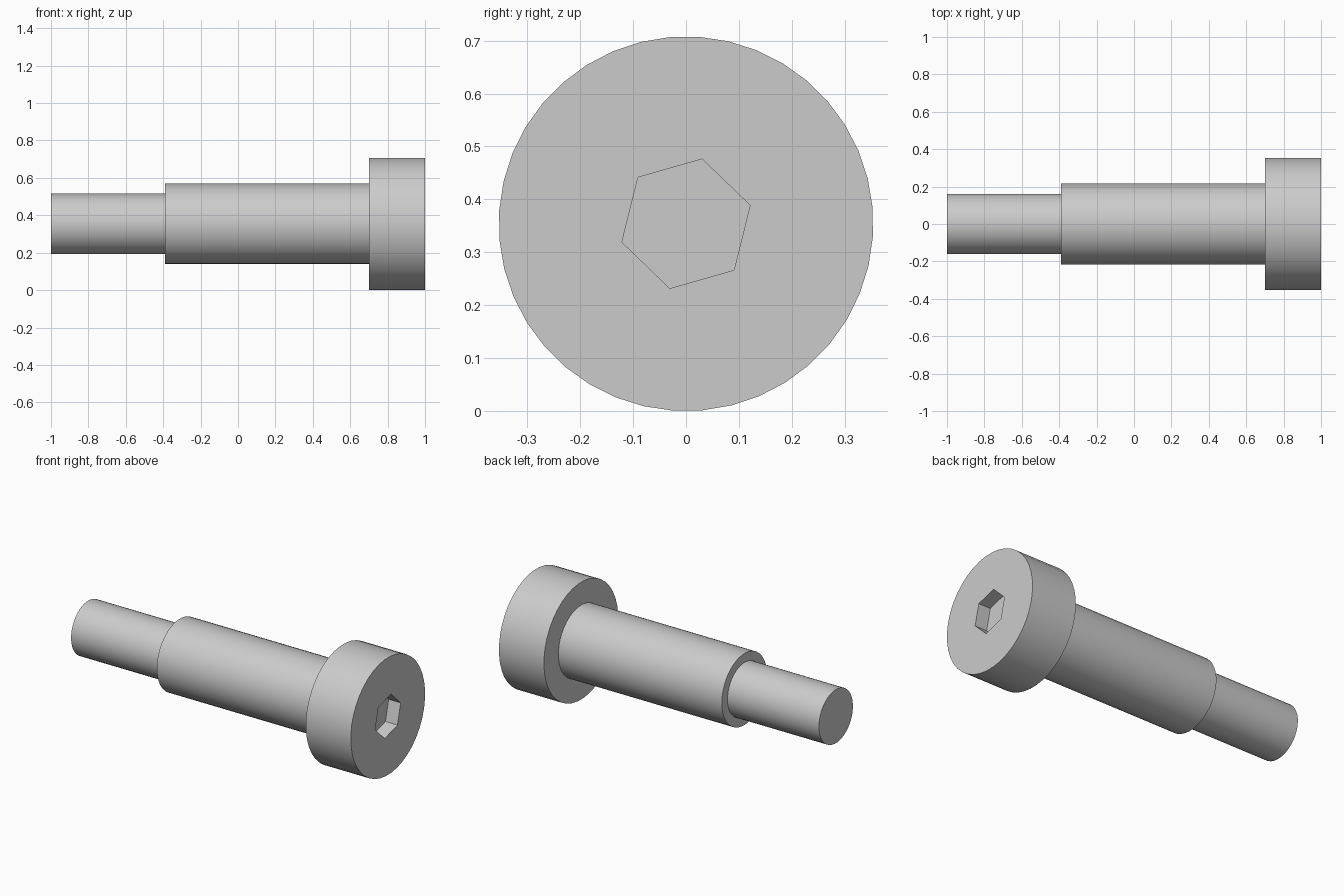
import bpy, bmesh, math

if "Cube" in bpy.data.objects:
    bpy.data.objects.remove(bpy.data.objects["Cube"], do_unlink=True)

AXIS_Z = 0.354          # height of the screw's centre line
TURN = math.radians(5)  # roll of the facets about the axis

steel = bpy.data.materials.new("light_grey_steel")
steel.use_nodes = True
colour = (0.6, 0.6, 0.6, 1)
steel.diffuse_color = colour
steel.node_tree.nodes["Principled BSDF"].inputs["Base Color"].default_value = colour


def turned(name, profile, sides, turn):
    """Solid of revolution about the x axis from (x, radius) points."""
    bm = bmesh.new()
    rings = []
    for x, r in profile:
        angles = [turn + math.tau * i / sides for i in range(sides)]
        rings.append([bm.verts.new((x, r * math.cos(a), AXIS_Z + r * math.sin(a)))
                      for a in angles])
    for a, b in zip(rings, rings[1:]):
        for i in range(sides):
            j = (i + 1) % sides
            bm.faces.new((a[i], a[j], b[j], b[i]))
    bm.faces.new(rings[0])
    bm.faces.new(rings[-1])
    bmesh.ops.recalc_face_normals(bm, faces=bm.faces)
    mesh = bpy.data.meshes.new(name)
    bm.to_mesh(mesh)
    bm.free()
    mesh.materials.append(steel)
    obj = bpy.data.objects.new(name, mesh)
    bpy.context.collection.objects.link(obj)
    return obj


# Narrow end, shoulder and head turned as one solid
screw = turned("shoulder_screw", [
    (-1, 0.162), (-0.39, 0.162),
    (-0.39, 0.216), (0.7, 0.216),
    (0.7, 0.354), (1, 0.354)], 40, TURN)

# Shallow hexagonal drive socket cut into the head
cutter = turned("socket_cutter", [(0.92, 0.126), (1.1, 0.126)], 6, math.radians(16))
cutter.hide_render = True
cut = screw.modifiers.new("socket", "BOOLEAN")
cut.operation = "DIFFERENCE"
cut.solver = "EXACT"
cut.object = cutter

bpy.ops.object.select_all(action="DESELECT")
screw.select_set(True)
bpy.context.view_layer.objects.active = screw
bpy.ops.object.modifier_apply(modifier=cut.name)
bpy.data.objects.remove(cutter, do_unlink=True)
bpy.ops.object.shade_smooth_by_angle(angle=math.radians(30))
